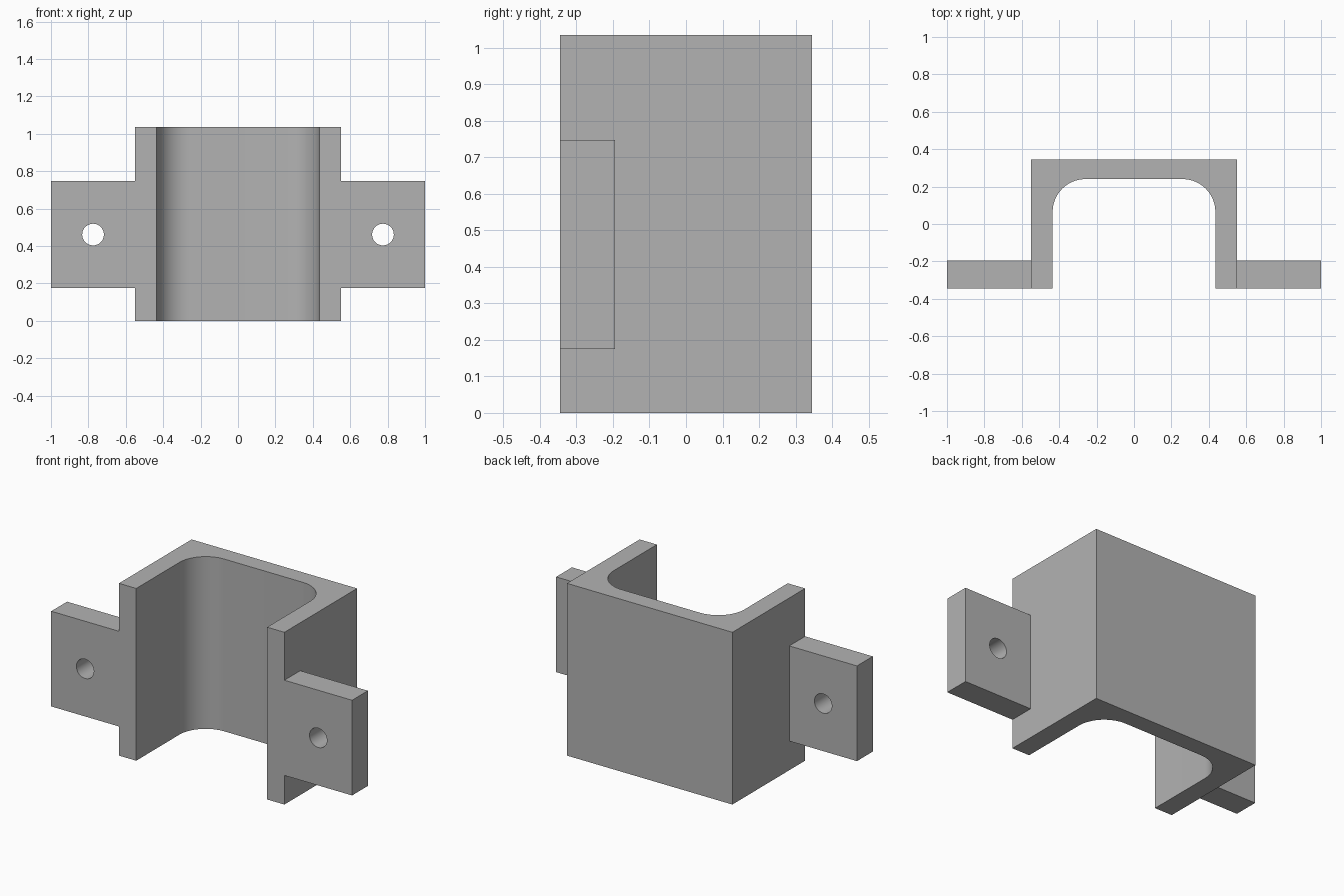
import bpy, bmesh
from math import sin, cos, pi, radians
from mathutils import Matrix, Vector

cube = bpy.data.objects.get("Cube")
if cube:
    bpy.data.objects.remove(cube, do_unlink=True)

HEIGHT, DEPTH = 1.035, 0.345            # full height, half depth
OUTER, INNER, INNER_BACK = 0.55, 0.435, 0.24
RADIUS = 0.175                          # inner corner radius
TAB_BACK, TAB_LOW, TAB_HIGH = -0.195, 0.175, 0.747
HOLE_X, HOLE_Z, HOLE_R = 0.775, 0.461, 0.058

metal = bpy.data.materials.new("plain grey")
metal.use_nodes = True
grey = (0.45, 0.45, 0.45, 1)
metal.diffuse_color = grey
metal.node_tree.nodes["Principled BSDF"].inputs["Base Color"].default_value = grey


def make_object(name, bm):
    bmesh.ops.recalc_face_normals(bm, faces=bm.faces)
    mesh = bpy.data.meshes.new(name)
    bm.to_mesh(mesh)
    bm.free()
    mesh.materials.append(metal)
    obj = bpy.data.objects.new(name, mesh)
    bpy.context.collection.objects.link(obj)
    return obj


def combine(target, other, operation):
    """Apply a boolean to the target and discard the other object."""
    mod = target.modifiers.new(operation.lower(), "BOOLEAN")
    mod.object, mod.operation, mod.solver = other, operation, "EXACT"
    bpy.context.view_layer.objects.active = target
    bpy.ops.object.modifier_apply(modifier=mod.name)
    bpy.data.objects.remove(other, do_unlink=True)


# U-shaped channel with rounded inner corners
half = [(OUTER, DEPTH), (OUTER, -DEPTH), (INNER, -DEPTH)]
for i in range(17):
    a = pi / 2 * i / 16
    half.append((INNER - RADIUS + RADIUS * cos(a), INNER_BACK - RADIUS + RADIUS * sin(a)))
outline = half + [(-x, y) for x, y in reversed(half)]
bm = bmesh.new()
face = bm.faces.new([bm.verts.new((x, y, 0)) for x, y in outline])
extruded = bmesh.ops.extrude_face_region(bm, geom=[face])["geom"]
bmesh.ops.translate(bm, vec=(0, 0, HEIGHT),
                    verts=[v for v in extruded if isinstance(v, bmesh.types.BMVert)])
bracket = make_object("bracket", bm)

# Side mounting tabs, each with a round screw hole
for side, label in ((1, "left"), (-1, "right")):
    bm = bmesh.new()
    start = (OUTER + INNER) / 2
    size = Vector((1 - start, TAB_BACK + DEPTH, TAB_HIGH - TAB_LOW))
    centre = Vector((side * (1 + start) / 2, (TAB_BACK - DEPTH) / 2, (TAB_HIGH + TAB_LOW) / 2))
    bmesh.ops.create_cube(bm, size=1, matrix=Matrix.Translation(centre) @ Matrix.Diagonal(size).to_4x4())
    tab = make_object(label + "_tab", bm)

    bm = bmesh.new()
    place = Matrix.Translation((side * HOLE_X, centre.y, HOLE_Z)) @ Matrix.Rotation(pi / 2, 4, "X")
    bmesh.ops.create_cone(bm, cap_ends=True, segments=48, radius1=HOLE_R, radius2=HOLE_R,
                          depth=0.4, matrix=place)
    combine(tab, make_object("hole_cutter", bm), "DIFFERENCE")
    combine(bracket, tab, "UNION")

# Merge coplanar faces, keep one material, smooth only the curved walls
bm = bmesh.new()
bm.from_mesh(bracket.data)
bmesh.ops.remove_doubles(bm, verts=bm.verts, dist=0.0001)
bmesh.ops.dissolve_limit(bm, angle_limit=radians(0.5), verts=bm.verts, edges=bm.edges)
for f in bm.faces:
    f.material_index = 0
bm.to_mesh(bracket.data)
bm.free()
bpy.ops.object.select_all(action="DESELECT")
bracket.select_set(True)
bpy.context.view_layer.objects.active = bracket
bpy.ops.object.shade_smooth_by_angle(angle=radians(30))
